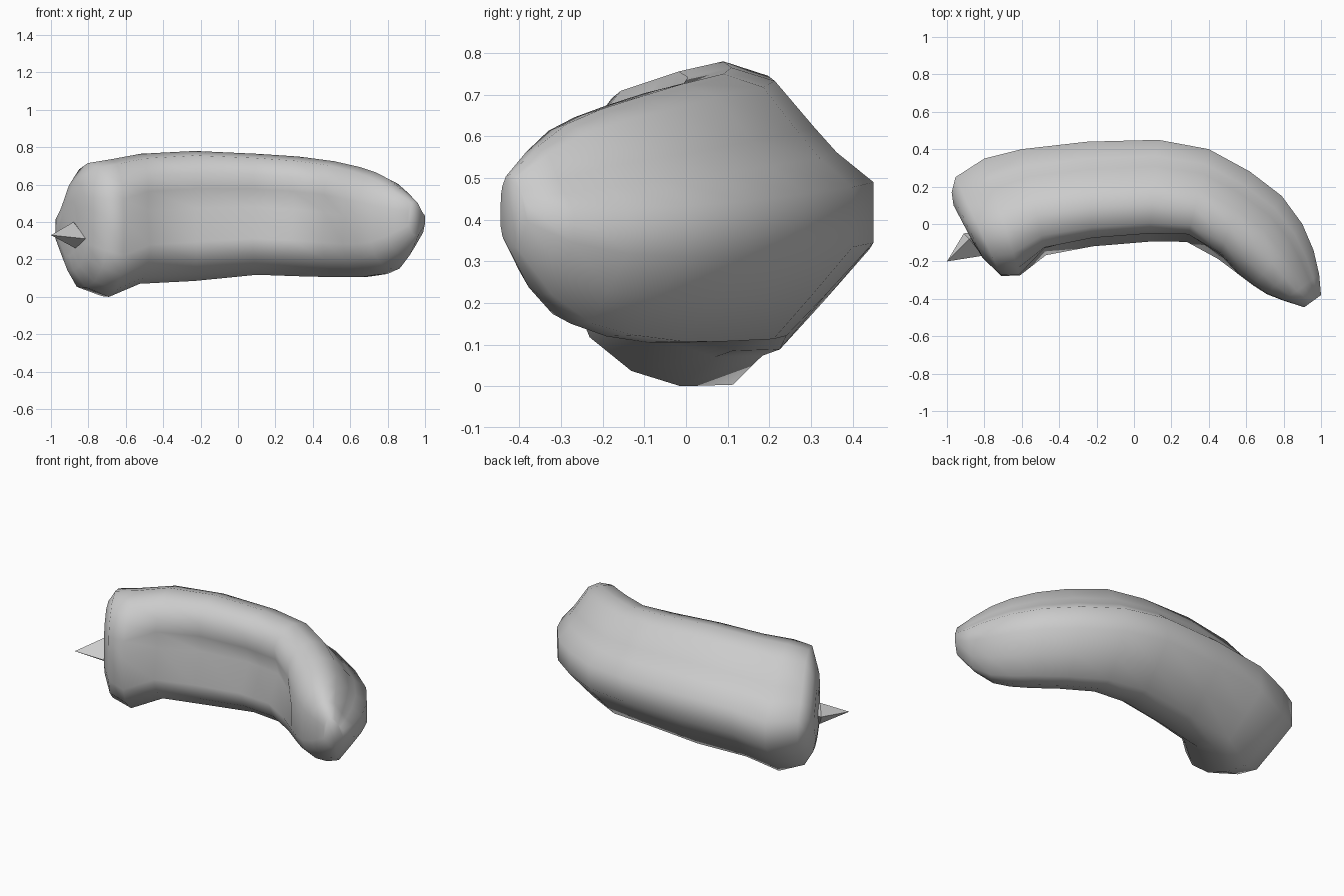
import bpy, bmesh, math
from mathutils import Vector

if "Cube" in bpy.data.objects:
    bpy.data.objects.remove(bpy.data.objects["Cube"])

# Cross-section: u from inner side (0) to outer side (1), v from bottom (-1) to top (1)
profile = [(1, .15), (.84, .37), (.74, .56), (.57, .9), (.38, 1), (.19, .93),
           (.06, .66), (.01, .42), (0, .12), (0, -.4), (.07, -.68), (.23, -.9),
           (.42, -1), (.62, -.99), (.8, -.67), (1, -.3)]
groove = {6: .03, 7: .10, 8: .15, 9: .01}

# Stations: outer x, y, inner x, y, top, bottom, groove depth
stations = [
    (-.965, .10, -.86, -.10, .52, .22, 0),
    (-.975, .17, -.81, -.18, .62, .14, 0),
    (-.955, .25, -.71, -.278, .715, .05, 0),
    (-.80, .35, -.61, -.275, .735, 0, 0),
    (-.60, .40, -.47, -.17, .765, .07, .6),
    (-.25, .44, -.22, -.125, .78, .085, 1),
    (.13, .45, .08, -.10, .765, .118, 1),
    (.40, .40, .28, -.10, .75, .11, 1),
    (.62, .28, .45, -.19, .725, .105, .5),
    (.79, .15, .56, -.27, .695, .105, 0),
    (.90, 0, .64, -.33, .665, .12, 0),
    (.96, -.14, .71, -.375, .63, .15, 0),
    (.99, -.27, .80, -.41, .575, .22, 0),
    (1.0, -.38, .91, -.445, .51, .33, 0),
]


def finish(bm, name, angle):
    bmesh.ops.recalc_face_normals(bm, faces=bm.faces)
    mesh = bpy.data.meshes.new(name)
    bm.to_mesh(mesh)
    bm.free()
    ob = bpy.data.objects.new(name, mesh)
    bpy.context.collection.objects.link(ob)
    bpy.ops.object.select_all(action='DESELECT')
    ob.select_set(True)
    bpy.context.view_layer.objects.active = ob
    bpy.ops.object.shade_smooth_by_angle(angle=math.radians(angle))
    return ob


# Curved body lofted through the stations
bm = bmesh.new()
rings = []
for ox, oy, ix, iy, top, bottom, dent in stations:
    outer, inner = Vector((ox, oy, 0)), Vector((ix, iy, 0))
    ring = []
    for i, (u, v) in enumerate(profile):
        p = inner.lerp(outer, u + groove.get(i, 0) * dent)
        p.z = (top + bottom) / 2 + v * (top - bottom) / 2
        ring.append(bm.verts.new(p))
    rings.append(ring)
n = len(profile)
for a, b in zip(rings, rings[1:]):
    for i in range(n):
        j = (i + 1) % n
        bm.faces.new((a[i], a[j], b[j], b[i]))
# End caps
bm.faces.new(rings[0])
bm.faces.new(rings[-1])
finish(bm, "curved_body", 75)

# Small pointed stalk on the blunt end
bm = bmesh.new()
tip = bm.verts.new((-1, -.2, .33))
root = bm.verts.new((-.80, -.04, .33))
base = [bm.verts.new(p) for p in
        ((-.91, -.05, .33), (-.88, -.08, .40), (-.81, -.17, .31), (-.87, -.09, .26))]
for i in range(4):
    j = (i + 1) % 4
    bm.faces.new((tip, base[i], base[j]))
    bm.faces.new((root, base[j], base[i]))
finish(bm, "stalk_spike", 30)
